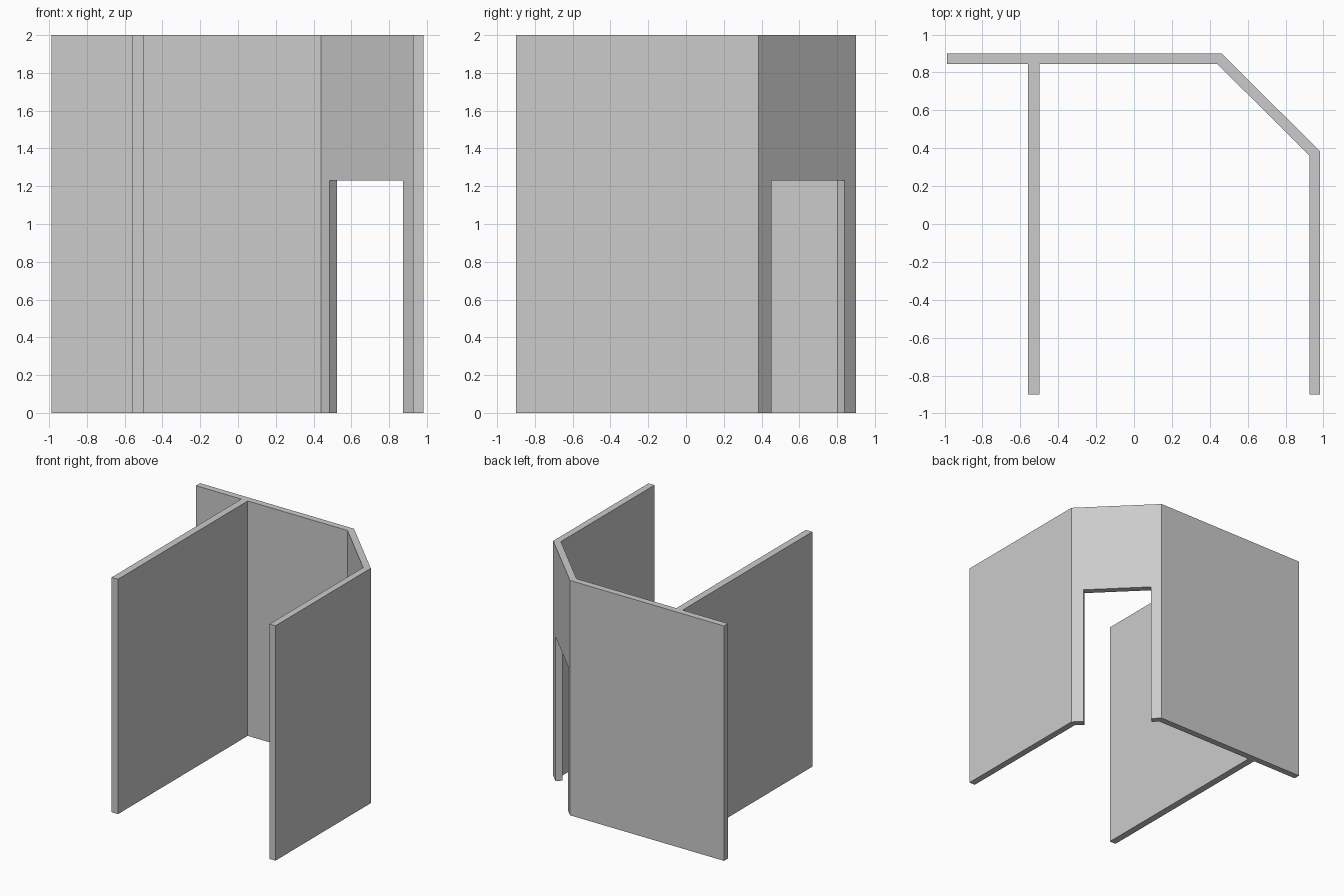
import bpy, bmesh

if "Cube" in bpy.data.objects:
    bpy.data.objects.remove(bpy.data.objects["Cube"])

HEIGHT = 2.0


def prism(name, outline, z0, z1):
    """Extrude a plan outline from z0 up to z1."""
    bm = bmesh.new()
    base = bm.faces.new([bm.verts.new((x, y, z0)) for x, y in outline])
    top = bmesh.ops.extrude_face_region(bm, geom=[base])["geom"]
    bmesh.ops.translate(bm, vec=(0, 0, z1 - z0),
                        verts=[v for v in top if isinstance(v, bmesh.types.BMVert)])
    bmesh.ops.recalc_face_normals(bm, faces=bm.faces)
    mesh = bpy.data.meshes.new(name)
    bm.to_mesh(mesh)
    bm.free()
    obj = bpy.data.objects.new(name, mesh)
    bpy.context.collection.objects.link(obj)
    return obj


# Back wall, diagonal wall and right wall as one continuous shell
outer = [(-0.988, 0.90), (0.463, 0.90), (0.983, 0.383), (0.983, -0.90)]
inner = [(0.927, -0.90), (0.927, 0.36), (0.44, 0.845), (-0.988, 0.845)]
walls = prism("outer_walls", outer + inner, 0, HEIGHT)

# Partition wall meeting the back wall
prism("partition_wall", [(-0.56, -0.90), (-0.50, -0.90),
                         (-0.50, 0.845), (-0.56, 0.845)], 0, HEIGHT)

# Doorway cut square through the diagonal wall
d = 0.1
left, right = (0.505, 0.82), (0.892, 0.433)
cutter = prism("doorway_cutter",
               [(left[0] - d, left[1] - d), (right[0] - d, right[1] - d),
                (right[0] + d, right[1] + d), (left[0] + d, left[1] + d)], -0.2, 1.23)
cutter.hide_render = True
cutter.hide_set(True)
cutter.display_type = 'WIRE'
mod = walls.modifiers.new("doorway", 'BOOLEAN')
mod.operation = 'DIFFERENCE'
mod.solver = 'EXACT'
mod.object = cutter
